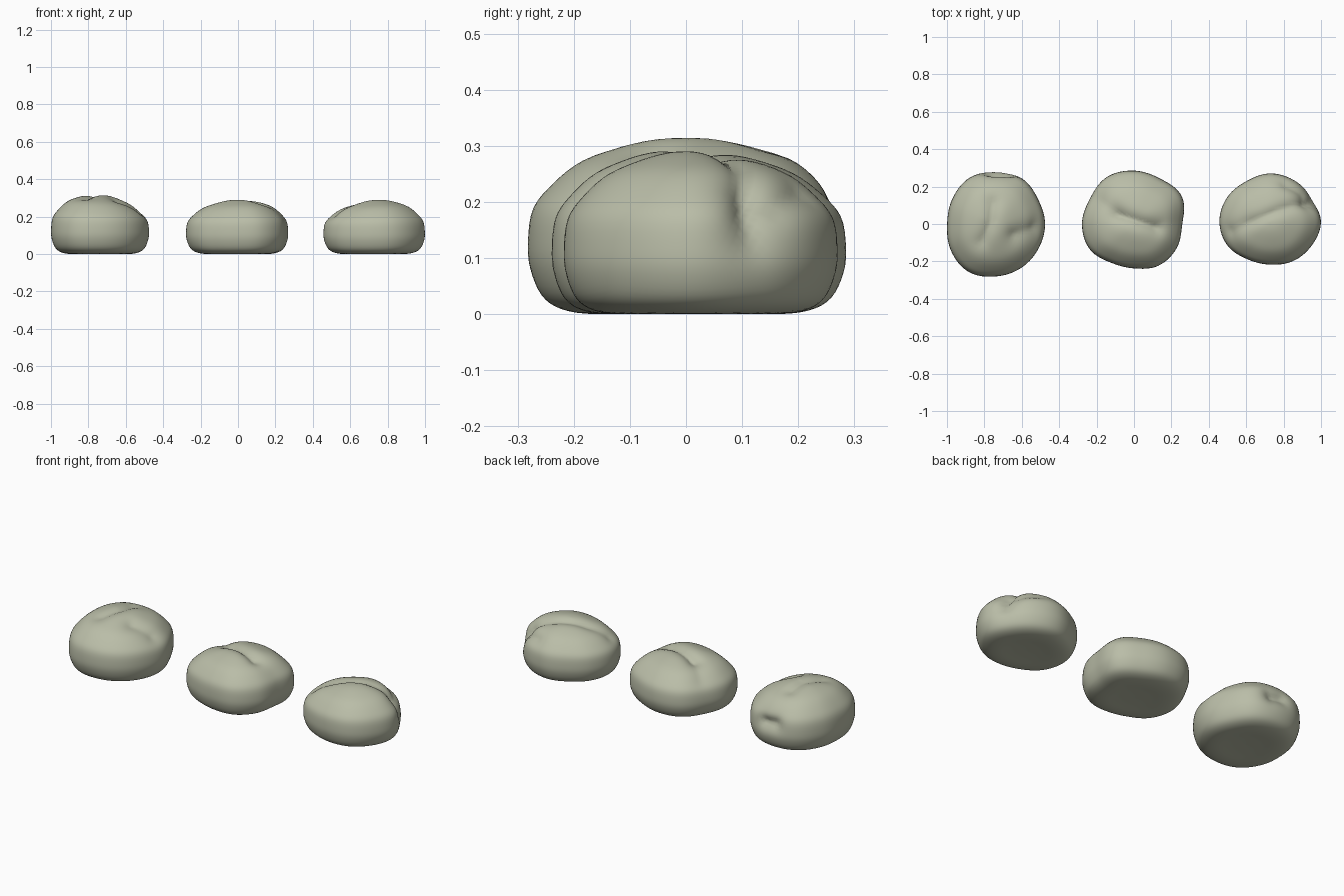
import bpy, bmesh, math
from mathutils import Vector

cube = bpy.data.objects.get("Cube")
if cube:
    bpy.data.objects.remove(cube, do_unlink=True)

# Single dough colour
dough = bpy.data.materials.new("pale_grey_green")
dough.use_nodes = True
COLOUR = (0.49, 0.51, 0.39, 1)
dough.diffuse_color = COLOUR
bsdf = dough.node_tree.nodes["Principled BSDF"]
bsdf.inputs["Base Color"].default_value = COLOUR
bsdf.inputs["Roughness"].default_value = 0.8

# Side profile from bottom pole to top pole: (radius factor, height factor)
PROFILE = [(0, 0.015), (.3, .01), (.58, 0), (.78, .025), (.91, .1), (.985, .25), (1, .4),
           (.97, .58), (.86, .71), (.68, .84), (.45, .925), (.22, .98), (0, 1)]


def spline(p0, p1, p2, p3, t):
    return 0.5 * (2 * p1 + (p2 - p0) * t + (2 * p0 - 5 * p1 + 4 * p2 - p3) * t * t
                  + (3 * p1 - p0 - 3 * p2 + p3) * t ** 3)


def ring_radius(radii, angle):
    """Plan outline radius, smoothly interpolated around the circle."""
    n = len(radii)
    f = (angle / math.tau % 1) * n
    i = int(f)
    return spline(*(radii[(i + k) % n] for k in (-1, 0, 1, 2)), f - i)


def profile_point(t):
    f = min(max(t, 0), 1) * (len(PROFILE) - 1)
    i = min(int(f), len(PROFILE) - 2)
    pts = [PROFILE[min(max(i + k, 0), len(PROFILE) - 1)] for k in (-1, 0, 1, 2)]
    return [spline(*(p[a] for p in pts), f - i) for a in (0, 1)]


def distance_to_path(p, path):
    best = 9
    for a, b in zip(path, path[1:]):
        ab = b - a
        t = min(max((p - a).dot(ab) / ab.length_squared, 0), 1)
        best = min(best, (p - a - ab * t).length)
    return best


def bun(name, centre, height, radii, tilt, creases):
    bm = bmesh.new()
    bmesh.ops.create_icosphere(bm, subdivisions=5, radius=1)
    core = Vector((0, 0, height * 0.4))
    folds = [([Vector(p) for p in path], depth, width) for path, depth, width in creases]
    for v in bm.verts:
        d = v.co.normalized()
        angle = math.atan2(d.y, d.x)
        r, z = profile_point(1 - math.acos(max(-1, min(1, d.z))) / math.pi)
        r *= ring_radius(radii, angle)
        p = Vector((r * math.cos(angle), r * math.sin(angle), z * height))
        # Lean the dome sideways
        p.z *= 1 + (p.x * tilt[0] + p.y * tilt[1]) * max(0, z - 0.3)
        # Press the folds and dimples inward
        push = sum(depth * math.exp(-(distance_to_path(p, path) / width) ** 1.4)
                   for path, depth, width in folds)
        v.co = p + (core - p).normalized() * push
        v.co.z = max(v.co.z, 0)
    for f in bm.faces:
        f.smooth = True
    mesh = bpy.data.meshes.new(name)
    bm.to_mesh(mesh)
    bm.free()
    mesh.materials.append(dough)
    obj = bpy.data.objects.new(name, mesh)
    obj.location = (*centre, 0)
    bpy.context.collection.objects.link(obj)


# Tallest bun: top notch, side dent, back dimple
bun("right_bun", (-0.737, 0), 0.322,
    [.262, .26, .28, .282, .285, .27, .262, .28, .295, .28, .27, .262], (-0.35, 0.1),
    [([(-.08, -.1, .31), (-.03, .02, .325), (-.02, .12, .3)], .022, .035),
     ([(.1, -.06, .28), (.2, -.02, .23)], .025, .05),
     ([(-.02, .29, .17), (.05, .28, .16)], .04, .04)])

# Middle bun: diagonal fold over the crown
bun("middle_bun", (0, 0), 0.297,
    [.258, .295, .28, .285, .29, .272, .278, .272, .24, .237, .258, .262], (0.15, 0),
    [([(-.1, .06, .28), (.02, .02, .3), (.13, -.02, .27)], .032, .035),
     ([(-.2, .14, .22), (-.1, .06, .28)], .012, .05)])

# Smallest bun: long curved fold with a dent at its end
bun("left_bun", (0.725, 0.015), 0.292,
    [.275, .26, .255, .255, .247, .26, .268, .26, .235, .232, .247, .26], (0.3, 0),
    [([(-.2, -.05, .2), (-.1, .0, .27), (.04, .06, .29), (.14, .09, .26), (.24, .1, .18)],
      .022, .03),
     ([(.22, .11, .21), (.25, .11, .14)], .025, .05),
     ([(.09, .2, .22), (.19, .15, .19)], .015, .035)])
